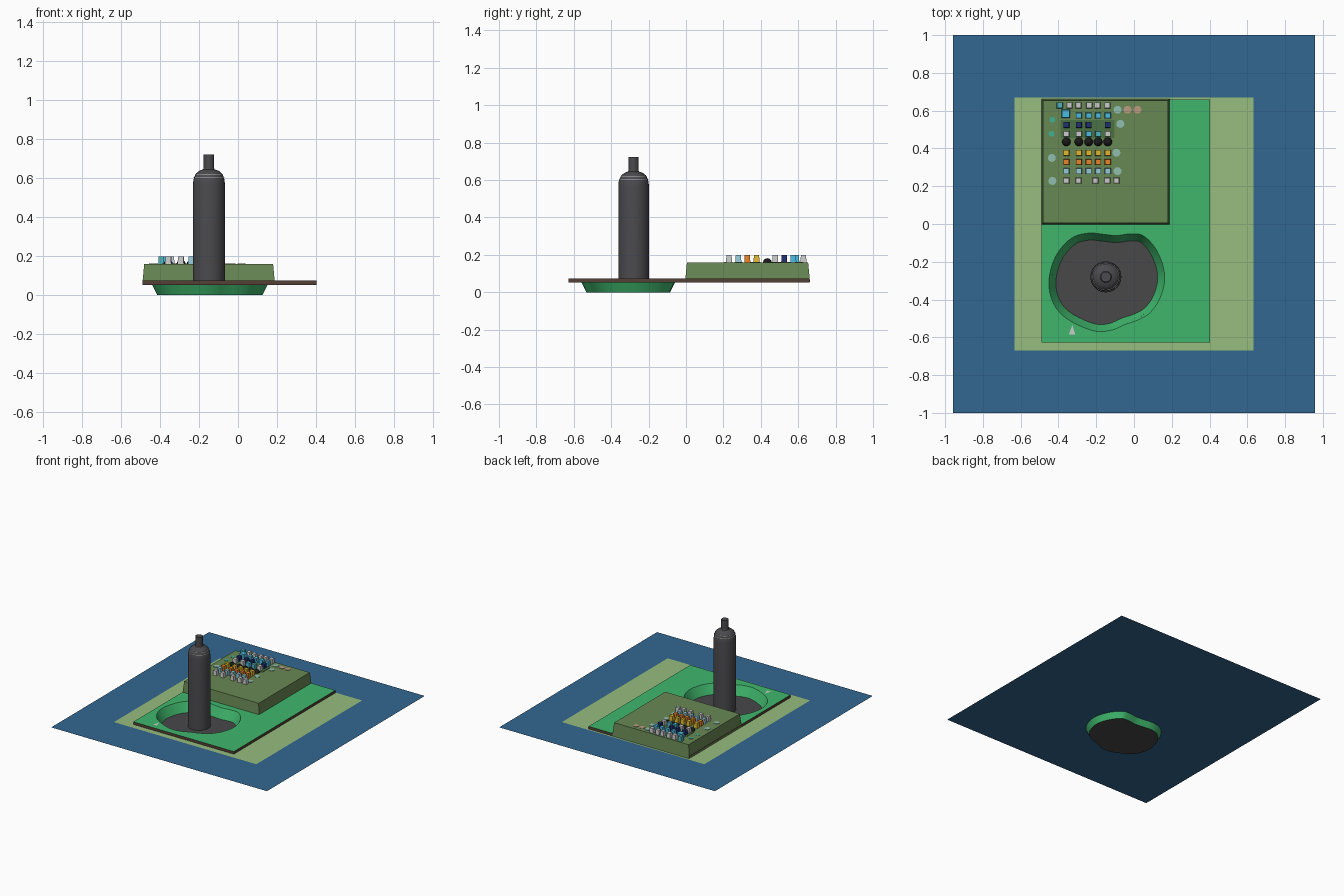
import bpy, bmesh
from math import pi, cos, sin
from mathutils import Vector

if "Cube" in bpy.data.objects:
    bpy.data.objects.remove(bpy.data.objects["Cube"])

COL = {
    'water': (.033, .135, .28), 'grass': (.31, .51, .21), 'green': (.05, .47, .15),
    'brown': (.09, .05, .035), 'dark': (.065, .065, .068), 'steel': (.07, .07, .078),
    'olive': (.14, .25, .09), 'moss': (.07, .17, .055), 'pale': (.6, .6, .6),
    'teal': (.08, .45, .5), 'sky': (.07, .5, .75), 'navy': (.015, .03, .16),
    'black': (.01, .01, .01), 'gold': (.75, .48, .03), 'orange': (.8, .23, .02),
    'ice': (.3, .6, .7), 'disc': (.28, .52, .45), 'pink': (.5, .32, .22), 'mint': (.05, .45, .3),
}
MATS = {}


def mat(key):
    if key not in MATS:
        MATS[key] = bpy.data.materials.new(key)
        MATS[key].diffuse_color = (*COL[key], 1)
    return MATS[key]


def finish(name, bm, keys, smooth=None):
    me = bpy.data.meshes.new(name)
    bm.to_mesh(me)
    bm.free()
    ob = bpy.data.objects.new(name, me)
    bpy.context.collection.objects.link(ob)
    for k in keys:
        me.materials.append(mat(k))
    if smooth:
        bpy.ops.object.select_all(action='DESELECT')
        ob.select_set(True)
        bpy.context.view_layer.objects.active = ob
        bpy.ops.object.shade_smooth_by_angle(angle=smooth)
    return ob


def rect(x0, x1, y0, y1):
    return [Vector(p) for p in ((x0, y0), (x1, y0), (x1, y1), (x0, y1))]


def ring(bm, pts, z):
    return [bm.verts.new((p.x, p.y, z)) for p in pts]


def bridge(bm, a, b, index=0):
    n = len(a)
    for i in range(n):
        j = (i + 1) % n
        bm.faces.new((a[i], a[j], b[j], b[i])).material_index = index


def sheet(bm, outer, hole, up=1):
    # flat face between an outer loop and a hole loop
    edges = [bm.edges.new((l[i], l[(i + 1) % len(l)])) for l in (outer, hole) for i in range(len(l))]
    res = bmesh.ops.triangle_fill(bm, use_beauty=True, edges=edges, normal=(0, 0, up))
    for f in res['geom']:
        if isinstance(f, bmesh.types.BMFace):
            f.normal_update()
            if f.normal.z * up < 0:
                f.normal_flip()


# Pit outline (clockwise from the top), smoothed as a closed spline
PIT = [Vector(p) for p in (
    (-.236, -.048), (-.157, -.055), (-.093, -.061), (-.024, -.053), (.045, -.060), (.109, -.122),
    (.151, -.212), (.162, -.302), (.135, -.398), (.082, -.472), (.019, -.509), (-.05, -.533),
    (-.119, -.562), (-.199, -.568), (-.289, -.538), (-.379, -.483), (-.432, -.408),
    (-.451, -.313), (-.432, -.212), (-.39, -.133), (-.321, -.069))]
RIM = []
for i in range(len(PIT)):
    a, b, c, d = (PIT[(i + k) % len(PIT)] for k in (-1, 0, 1, 2))
    for t in (0, .25, .5, .75):
        RIM.append(.5 * (2 * b + (c - a) * t + (2 * a - 5 * b + 4 * c - d) * t * t
                         + (3 * b - a - 3 * c + d) * t ** 3))
RIM.reverse()  # counter-clockwise


def inset(d):
    out = []
    for i, p in enumerate(RIM):
        t = (RIM[(i + 1) % len(RIM)] - RIM[i - 1]).normalized()
        out.append(p + Vector((-t.y, t.x)) * d)
    return out


TOP, BASE = .074, .053


def hole_at(z):
    return inset(.037 * (TOP - z) / TOP)


# Water and grass sheets, both opened for the pit
for name, r, z in (('water', rect(-.957, .957, -1, 1), .047), ('grass', rect(-.632, .632, -.67, .67), .05)):
    bm = bmesh.new()
    sheet(bm, ring(bm, r, z), ring(bm, hole_at(z), z))
    finish(name, bm, [name])

# Ground slab: green top, brown sides
bm = bmesh.new()
box = rect(-.49, .402, -.627, .66)
low, high = ring(bm, box, BASE), ring(bm, box, TOP)
sheet(bm, high, ring(bm, RIM, TOP))
sheet(bm, low, ring(bm, hole_at(BASE), BASE), -1)
bridge(bm, low, high, 1)
finish('ground_slab', bm, ['green', 'brown'])

# Pit: sloping wall and dark floor
bm = bmesh.new()
bridge(bm, ring(bm, RIM, TOP), ring(bm, inset(.037), 0))
finish('pit_wall', bm, ['green'], .6)
bm = bmesh.new()
bm.faces.new(ring(bm, inset(.037), 0))
finish('pit_floor', bm, ['dark'])


def lathe(name, profile, x, y, key, n=32, smooth=.5):
    bm = bmesh.new()
    loops = [ring(bm, [Vector((x + r * cos(2 * pi * i / n), y + r * sin(2 * pi * i / n)))
                       for i in range(n)], z) for r, z in profile]
    for a, b in zip(loops, loops[1:]):
        bridge(bm, a, b)
    bm.faces.new(loops[0][::-1])
    bm.faces.new(loops[-1])
    return finish(name, bm, [key], smooth)


def block(name, x0, x1, y0, y1, z0, z1, key, taper=0.0):
    bm = bmesh.new()
    a = ring(bm, rect(x0, x1, y0, y1), z0)
    b = ring(bm, rect(x0 + taper, x1 - taper, y0 + taper, y1 - taper), z1)
    bridge(bm, a, b)
    bm.faces.new(a[::-1])
    bm.faces.new(b)
    return finish(name, bm, [key])


# Tower with a domed shoulder, pale bands and neck
TX, TY = -.149, -.28
lathe('tower', [(.082, .001), (.082, .565), (.080, .59), (.074, .61), (.066, .625), (.05, .638), (.03, .645),
                (.027, .65), (.027, .722)], TX, TY, 'steel')
for i, (r, z) in enumerate(((.0785, .602), (.0715, .618))):
    lathe(f'tower_band_{i}', [(r, z - .002), (r, z + .002)], TX, TY, 'pale')

# Raised platform with inner pad
DECK = .16
block('platform', -.491, .19, -.005, .663, .054, DECK, 'olive', .01)
block('platform_pad', -.39, -.103, .456, .55, DECK - .005, DECK + .003, 'moss')

# Rows of pieces: y, then (x, colour)
C = (-.358, -.292, -.24, -.19, -.139)
ROWS = [
    (.628, [(-.393, 'teal'), (-.342, 'pale'), (-.294, 'pale'), (-.237, 'pale'), (-.194, 'pale'), (-.141, 'pale')]),
    (.574, [(x, 'sky') for x in C[1:]]),
    (.525, [(x, 'navy') for x in C[:3] + C[4:]]),
    (.477, list(zip(C, ('pale', 'pale', 'sky', 'teal', 'pale')))),
    (.377, [(x, 'gold') for x in C]),
    (.328, [(x, 'orange') for x in C]),
    (.280, [(x, 'ice') for x in C]),
    (.230, [(x, 'pale') for x in (-.358, -.294, -.204, -.141, -.093)]),
]
for r, (y, row) in enumerate(ROWS):
    for i, (x, key) in enumerate(row):
        block(f'piece_{r}_{i}', x - .016, x + .016, y - .016, y + .016, DECK, DECK + .038, key, .002)
block('large_piece', -.384, -.34, .562, .606, DECK, DECK + .038, 'sky', .002)

# Row of black domes
for i, x in enumerate(C):
    lathe(f'dome_{i}', [(.023 * cos(t * pi / 8.2), DECK + .022 * sin(t * pi / 8.2)) for t in range(5)],
          x, .435, 'black', 16)

# Flat round markers on the platform
DISCS = [(-.087, .605, 'disc'), (-.034, .605, 'pink'), (.018, .605, 'pink'), (-.072, .53, 'disc'),
         (-.093, .377, 'disc'), (-.087, .28, 'disc'), (-.435, .35, 'disc'), (-.432, .228, 'disc'),
         (-.432, .552, 'mint'), (-.437, .477, 'mint')]
for i, (x, y, key) in enumerate(DISCS):
    r = .015 if key == 'mint' else .021
    lathe(f'round_marker_{i}', [(r, DECK), (r, DECK + .003)], x, y, key, 20)

# Flat triangle marker on the ground
bm = bmesh.new()
bm.faces.new(ring(bm, [Vector(p) for p in ((-.345, -.585), (-.31, -.585), (-.327, -.535))], TOP + .002))
finish('triangle_marker', bm, ['pale'])

for m in bpy.data.materials:
    if m.users and not m.is_grease_pencil:
        m.use_nodes = True
        m.node_tree.nodes["Principled BSDF"].inputs["Base Color"].default_value = m.diffuse_color
